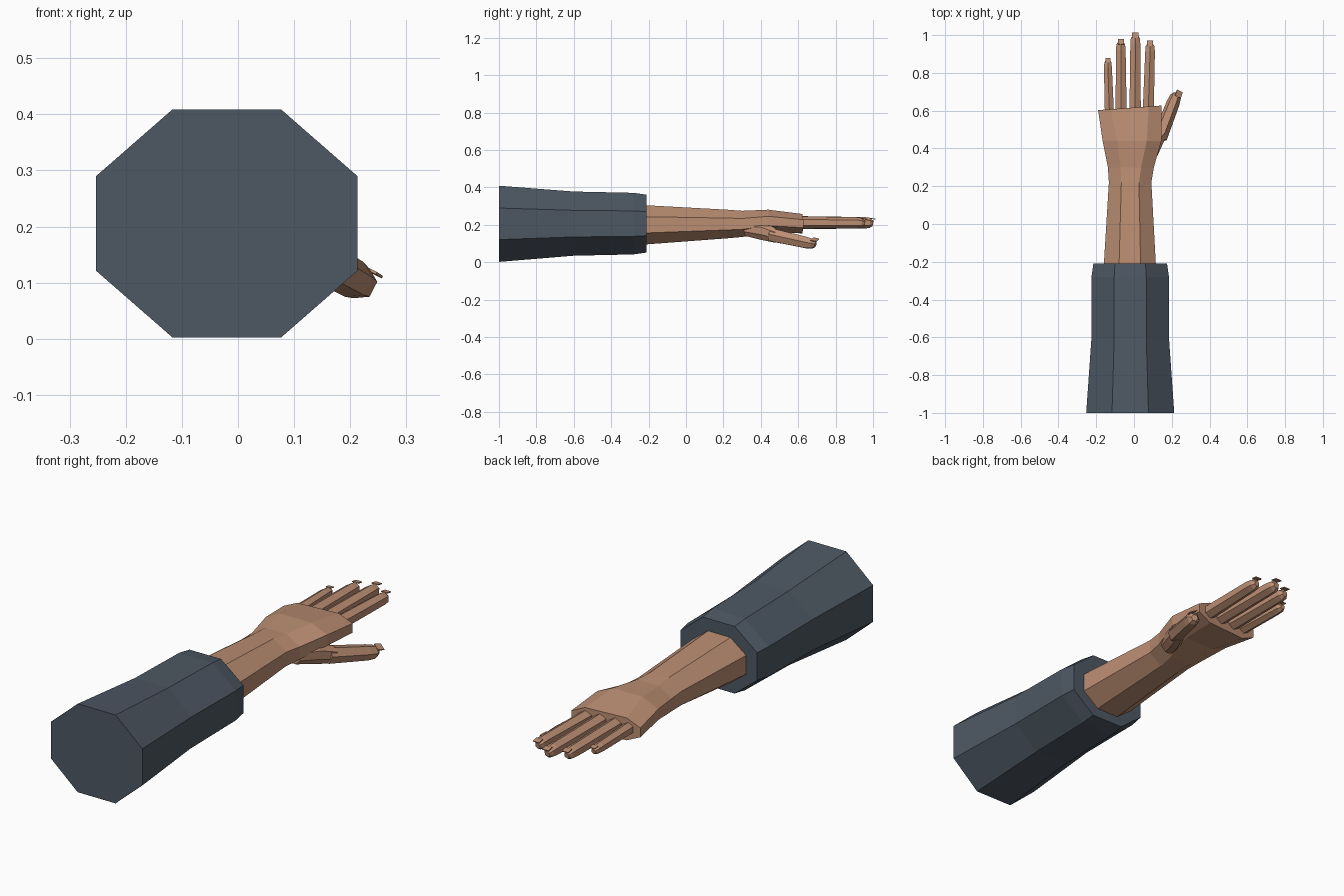
import bpy, bmesh, math
from mathutils import Vector

if "Cube" in bpy.data.objects:
    bpy.data.objects.remove(bpy.data.objects["Cube"])


def material(name, rgb):
    m = bpy.data.materials.new(name)
    m.diffuse_color = (*rgb, 1)
    m.use_nodes = True
    m.node_tree.nodes["Principled BSDF"].inputs["Base Color"].default_value = m.diffuse_color
    return m


skin = material("skin", (0.50, 0.27, 0.17))
cloth = material("dark cloth", (0.075, 0.097, 0.125))


def loft(name, rings, mat):
    """Skin a list of equal-length point rings and cap both ends."""
    bm = bmesh.new()
    loops = [[bm.verts.new(p) for p in ring] for ring in rings]
    n = len(loops[0])
    for a, b in zip(loops, loops[1:]):
        for i in range(n):
            j = (i + 1) % n
            bm.faces.new((a[i], a[j], b[j], b[i]))
    bm.faces.new(loops[0])
    bm.faces.new(loops[-1])
    bmesh.ops.recalc_face_normals(bm, faces=bm.faces)
    mesh = bpy.data.meshes.new(name)
    bm.to_mesh(mesh)
    bm.free()
    mesh.materials.append(mat)
    ob = bpy.data.objects.new(name, mesh)
    bpy.context.collection.objects.link(ob)
    return ob


def octagon(y, x0, x1, z0, z1, flat=0.414, slant=0.0):
    """Eight-sided ring filling a box; flat is the share of the width kept flat."""
    cx, cz, hx, hz = (x0 + x1) / 2, (z0 + z1) / 2, (x1 - x0) / 2, (z1 - z0) / 2
    k = 0.414
    pts = [(1, -k), (1, k), (flat, 1), (-flat, 1), (-1, k), (-1, -k), (-flat, -1), (flat, -1)]
    return [(cx + hx * u, y + slant * u, cz + hz * v) for u, v in pts]


def digit(name, path, up=Vector((0, 0, 1))):
    """Six-sided finger along (point, radius) steps, with a ridge on top."""
    pts = [Vector(p) for p, r in path]
    rings = []
    for i, (p, r) in enumerate(path):
        d = (pts[min(i + 1, len(pts) - 1)] - pts[max(i - 1, 0)]).normalized()
        side = d.cross(up).normalized()
        top = side.cross(d)
        rings.append([pts[i] + r * (math.sin(a) * side + math.cos(a) * top)
                      for a in (k * math.pi / 3 for k in range(6))])
    loft(name, rings, skin)
    # Nail plate lying over the last joint
    d = (pts[-1] - pts[-2]).normalized()
    side = d.cross(up).normalized()
    top = side.cross(d)
    r = path[-2][1]
    base = pts[-2] + top * r * 0.85
    nail = []
    for t in (-0.1, 1.0):
        c = base + d * r * t
        nail.append([c + side * r * u + top * r * v
                     for u, v in ((-0.6, 0), (0.6, 0), (0.6, 0.15), (-0.6, 0.15))])
    loft(name + "_nail", nail, skin)


# Sleeve
loft("sleeve", [
    octagon(-1.0, -0.253, 0.213, 0.002, 0.409),
    octagon(-0.6, -0.225, 0.185, 0.035, 0.378),
    octagon(-0.28, -0.225, 0.185, 0.042, 0.371),
    octagon(-0.21, -0.215, 0.175, 0.052, 0.361),
], cloth)

# Forearm, wrist and palm
loft("forearm_and_palm", [
    octagon(-0.22, -0.160, 0.116, 0.095, 0.305),
    octagon(0.22, -0.133, 0.092, 0.128, 0.281),
    octagon(0.30, -0.138, 0.105, 0.135, 0.275, 0.45),
    octagon(0.44, -0.166, 0.145, 0.160, 0.281, 0.5),
    octagon(0.615, -0.19, 0.145, 0.155, 0.258, 0.6, 0.012),
], skin)

# Fingers: base x, tip x, tip y, radius
for name, xb, xt, yt, r in (
    ("little_finger", -0.130, -0.138, 0.870, 0.028),
    ("ring_finger", -0.068, -0.070, 0.967, 0.034),
    ("middle_finger", 0.006, 0.007, 1.000, 0.035),
    ("index_finger", 0.075, 0.085, 0.957, 0.034),
):
    joint = yt - 0.045
    digit(name, [
        ((xb, 0.58, 0.212), r),
        ((xt, joint, 0.211), r * 0.87),
        ((xt, yt - 0.017, 0.210), r * 0.78),
        ((xt, yt, 0.207), r * 0.4),
    ])

# Thumb root and thumb
thumb_up = Vector((0.45, 0, 0.9))
loft("thumb_root", [
    octagon(0.31, 0.02, 0.10, 0.142, 0.215),
    octagon(0.40, 0.06, 0.142, 0.120, 0.215),
    octagon(0.475, 0.105, 0.175, 0.105, 0.185),
], skin)
digit("thumb", [
    ((0.135, 0.455, 0.147), 0.040),
    ((0.207, 0.640, 0.106), 0.035),
    ((0.220, 0.675, 0.099), 0.030),
    ((0.226, 0.692, 0.095), 0.016),
], thumb_up)
